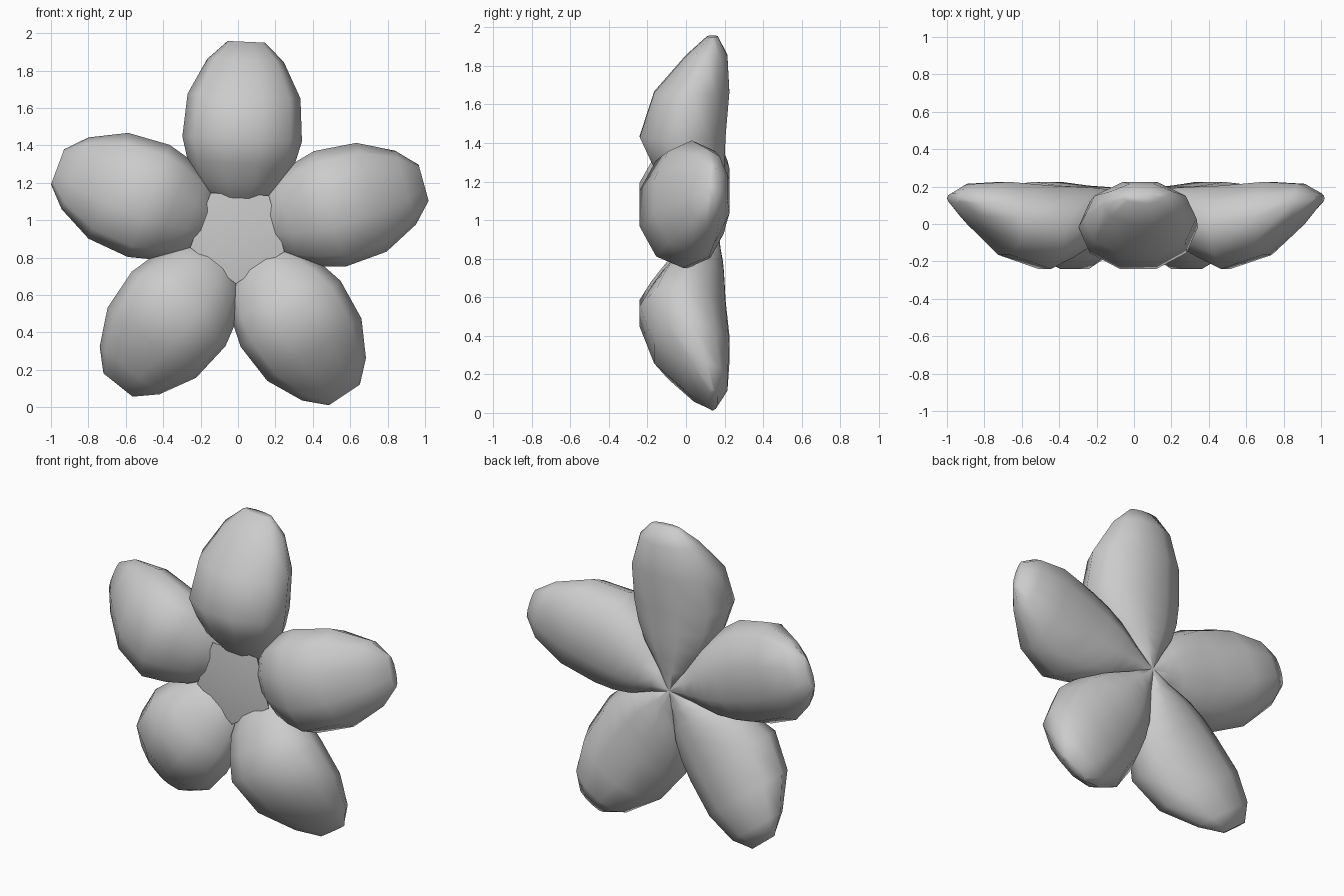
import bpy
import bmesh
from math import sin, cos, pi, radians

if "Cube" in bpy.data.objects:
    bpy.data.objects.remove(bpy.data.objects["Cube"])

CX, CZ = 0.0, 0.925         # flower centre in the front plane
START = 87.5                # direction of the top petal in degrees
SIDES = 10

# petal sections: distance from centre, half width, front y, back y
SECTIONS = [
    (0.00, 0.015, 0.13, 0.17),
    (0.12, 0.10, 0.03, 0.18),
    (0.21, 0.18, -0.065, 0.19),
    (0.27, 0.23, -0.12, 0.195),
    (0.38, 0.285, -0.18, 0.20),
    (0.51, 0.32, -0.24, 0.205),
    (0.74, 0.302, -0.165, 0.225),
    (0.93, 0.205, 0.0, 0.215),
    (1.03, 0.10, 0.11, 0.165),
]


def finish(bm, name, angle):
    bmesh.ops.recalc_face_normals(bm, faces=bm.faces)
    mesh = bpy.data.meshes.new(name)
    bm.to_mesh(mesh)
    bm.free()
    obj = bpy.data.objects.new(name, mesh)
    bpy.context.collection.objects.link(obj)
    bpy.ops.object.select_all(action='DESELECT')
    obj.select_set(True)
    bpy.context.view_layer.objects.active = obj
    bpy.ops.object.shade_smooth_by_angle(angle=radians(angle))
    return obj


def petal(name, deg):
    a = radians(deg)
    bm = bmesh.new()
    rings = []
    for r, w, front, back in SECTIONS:
        ring = []
        for i in range(SIDES):
            t = 2 * pi * i / SIDES
            side = w * cos(t)
            y = (front + back) / 2 + (back - front) / 2 * sin(t) / sin(radians(72))
            ring.append(bm.verts.new((CX + r * cos(a) - side * sin(a), y,
                                      CZ + r * sin(a) + side * cos(a))))
        rings.append(ring)
    for lo, hi in zip(rings, rings[1:]):
        for i in range(SIDES):
            j = (i + 1) % SIDES
            bm.faces.new((lo[i], lo[j], hi[j], hi[i]))
    bm.faces.new(rings[0])
    bm.faces.new(rings[-1])
    finish(bm, name, 75)


# five petals around the centre
for k in range(5):
    petal(f"petal_{k + 1}", START + 72 * k)

# recessed five-sided centre, slightly domed, corners between the petals
bm = bmesh.new()
loops = []
for y, rad in ((-0.045, 0.265), (0.13, 0.12)):
    loops.append([bm.verts.new((CX + rad * cos(radians(START + 36 + 72 * k)), y,
                                CZ + rad * sin(radians(START + 36 + 72 * k))))
                  for k in range(5)])
dome = bm.verts.new((CX, -0.075, CZ))
for k in range(5):
    j = (k + 1) % 5
    bm.faces.new((loops[0][k], loops[0][j], loops[1][j], loops[1][k]))
    bm.faces.new((loops[0][j], loops[0][k], dome))
bm.faces.new(loops[1])
finish(bm, "flower_centre", 30)
